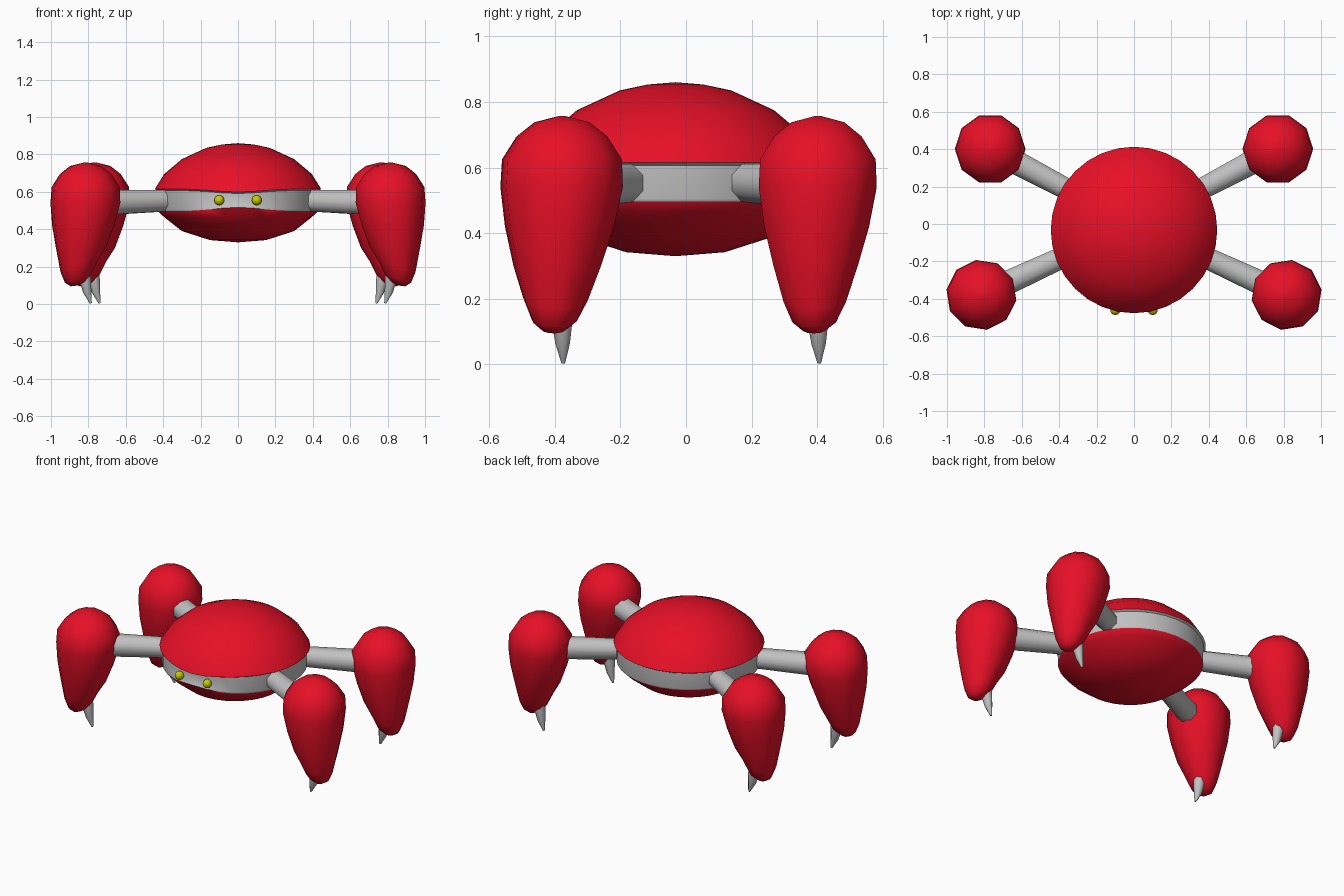
import bpy, bmesh
from math import sin, cos, pi, radians
from mathutils import Vector

if "Cube" in bpy.data.objects:
    bpy.data.objects.remove(bpy.data.objects["Cube"])


def material(name, rgb):
    m = bpy.data.materials.new(name)
    m.diffuse_color = (*rgb, 1)
    m.use_nodes = True
    m.node_tree.nodes["Principled BSDF"].inputs["Base Color"].default_value = m.diffuse_color
    return m


RED = material("shell red", (0.80, 0.005, 0.02))
GREY = material("joint grey", (0.53, 0.53, 0.53))
YELLOW = material("eye yellow", (0.58, 0.60, 0.0))


def loft(name, rings, mats, band_mat=lambda i: 0, angle=60):
    """Skin a list of equal-length point rings, top to bottom, capped at both ends."""
    bm = bmesh.new()
    vs = [[bm.verts.new(p) for p in ring] for ring in rings]
    n = len(vs[0])
    for i in range(len(vs) - 1):
        for j in range(n):
            k = (j + 1) % n
            f = bm.faces.new((vs[i][j], vs[i + 1][j], vs[i + 1][k], vs[i][k]))
            f.material_index = band_mat(i)
    bm.faces.new(vs[0])
    bm.faces.new(vs[-1][::-1]).material_index = band_mat(len(vs) - 2)
    bmesh.ops.recalc_face_normals(bm, faces=bm.faces)
    me = bpy.data.meshes.new(name)
    bm.to_mesh(me)
    bm.free()
    for m in mats:
        me.materials.append(m)
    ob = bpy.data.objects.new(name, me)
    bpy.context.collection.objects.link(ob)
    bpy.context.view_layer.objects.active = ob
    ob.select_set(True)
    bpy.ops.object.shade_smooth_by_angle(angle=radians(angle))
    ob.select_set(False)
    return ob


def tube(name, path, mat, n=8):
    """Tapered tube through (point, radius) pairs."""
    pts = [Vector(p) for p, r in path]
    axis = (pts[-1] - pts[0]).normalized()
    u = axis.cross(Vector((0, 1, 0)) if abs(axis.z) > 0.7 else Vector((0, 0, 1))).normalized()
    v = axis.cross(u)
    rings = [[p + r * (cos(2 * pi * (j + .5) / n) * u + sin(2 * pi * (j + .5) / n) * v)
              for j in range(n)] for p, (_, r) in zip(pts, path)]
    return loft(name, rings, [mat])


# Body: red domes above and below a grey waist that is recessed at the face
N = 32
PROFILE = [(.002, .86), (.085, .853), (.17, .835), (.30, .775), (.395, .695), (.445, .615),
           (.432, .607), (.430, .505), (.428, .497),
           (.395, .465), (.30, .39), (.15, .342), (.002, .33)]


def body_ring(i, r, z):
    ring = []
    for j in range(N):
        a = 2 * pi * j / N
        face = max(0, -sin(a)) ** 12
        if 5 <= i <= 8:
            z2 = z + (-.016 if i < 7 else .02) * face
            r2 = r - (.012 * face if i in (6, 7) else 0)
        else:
            z2, r2 = z, r
        ring.append((r2 * cos(a), -.032 + r2 * sin(a), z2))
    return ring


loft("body", [body_ring(i, r, z) for i, (r, z) in enumerate(PROFILE)], [RED, GREY],
     lambda i: 1 if 5 <= i <= 7 else 0, 50)

# Pod profile: height and radius
POD = [(.757, .01), (.738, .085), (.695, .14), (.625, .185), (.54, .189), (.42, .168),
       (.30, .135), (.20, .10), (.135, .07), (.105, .035), (.10, .005)]

for side, sx in (("right", 1), ("left", -1)):
    # Eyes
    bpy.ops.mesh.primitive_uv_sphere_add(segments=12, ring_count=8, radius=.027,
                                         location=(sx * .1, -.46, .555))
    eye = bpy.context.object
    eye.name = side + "_eye"
    eye.data.materials.append(YELLOW)
    bpy.ops.object.shade_smooth()
    eye.select_set(False)

    # Legs: arm, leg pod and curved claw
    for end, cx, cy, lean, root, rot in (("front", .814, -.378, -.025, (.30, -.14), 9),
                                         ("back", .767, .402, -.012, (.30, .155), 0)):
        name = end + "_" + side
        tube(name + "_arm", [((sx * root[0], root[1], .556), .060),
                             ((sx * cx, cy, .54), .073)], GREY)
        rings = []
        for z, r in POD:
            t = (.56 - z) / .45
            dx, dy = (.045 * t, lean * t) if t > 0 else (0, 0)
            ring = []
            for j in range(10):
                a = 2 * pi * j / 10 + radians(rot)
                tilt = -.3 * r * cos(a) if z < .25 else 0
                ring.append((sx * (cx + dx + r * cos(a)), cy + dy + r * sin(a), z + tilt))
            rings.append(ring)
        loft(name + "_leg_pod", rings, [RED])
        tube(name + "_claw", [((sx * (cx + .015), cy, .22), .04),
                              ((sx * (cx + .003), cy, .13), .034),
                              ((sx * (cx - .008), cy + .002, .065), .024),
                              ((sx * (cx - .027), cy + .004, .004), .006)], GREY)
